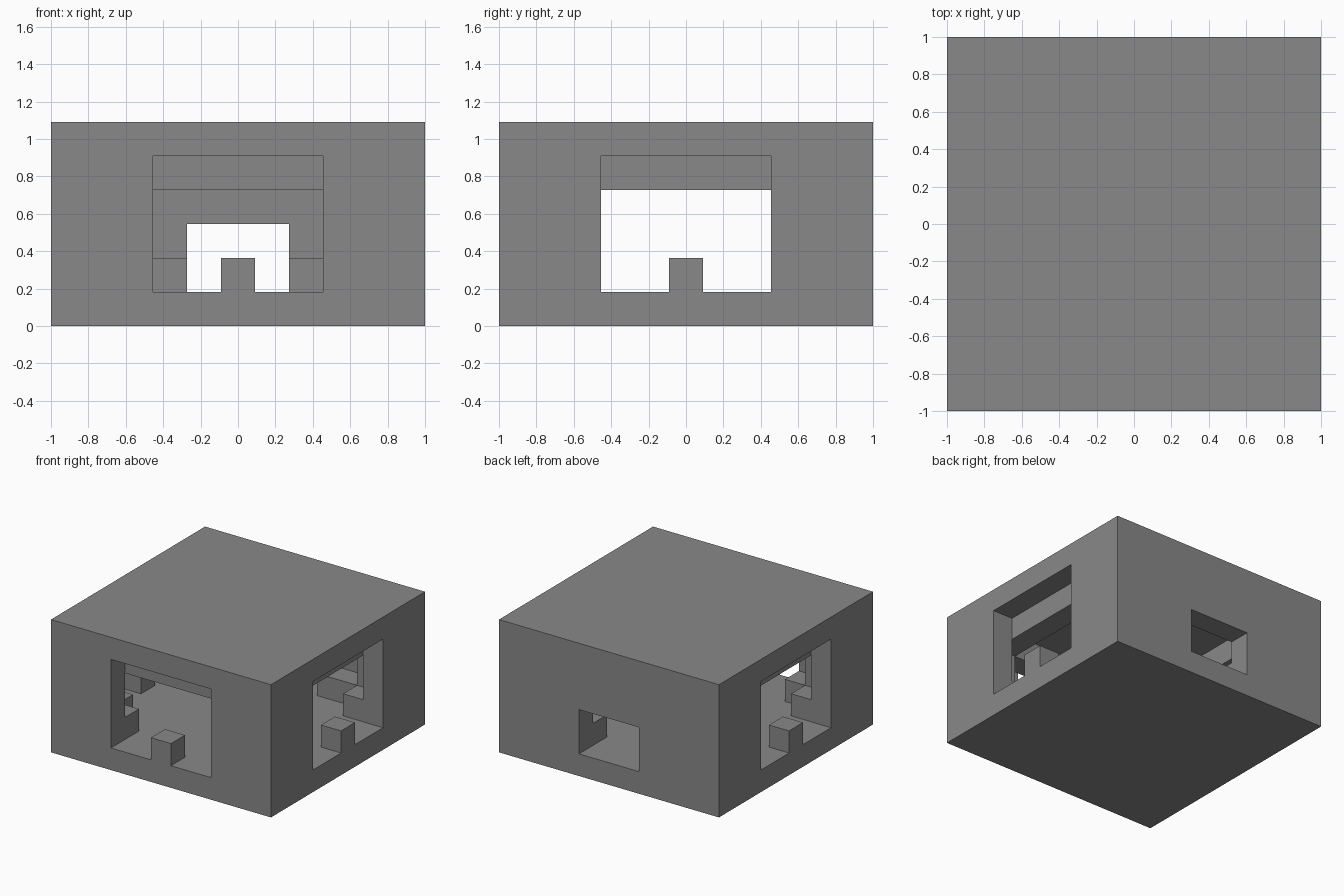
import bpy
from math import pi
from mathutils import Matrix, Vector

cube = bpy.data.objects.get("Cube")
if cube:
    bpy.data.objects.remove(cube, do_unlink=True)

UNIT = 2 / 11      # one building block
HALF = 5.5         # half the footprint, in blocks

stone = bpy.data.materials.new("grey_stone")
stone.use_nodes = True
colour = (0.25, 0.25, 0.25, 1)
stone.diffuse_color = colour
stone.node_tree.nodes["Principled BSDF"].inputs["Base Color"].default_value = colour


def box(name, x, y, z, turn=0):
    """Box from (low, high) block ranges centred in plan, turned about z."""
    mesh = bpy.data.meshes.new(name)
    corners = [Vector((a, b, c)) for a in x for b in y for c in z]
    rotation = Matrix.Rotation(turn, 3, "Z")
    faces = [(0, 1, 3, 2), (4, 6, 7, 5), (0, 4, 5, 1),
             (2, 3, 7, 6), (0, 2, 6, 4), (1, 5, 7, 3)]
    mesh.from_pydata([rotation @ c * UNIT for c in corners], [], faces)
    mesh.materials.append(stone)
    obj = bpy.data.objects.new(name, mesh)
    bpy.context.collection.objects.link(obj)
    return obj


body = box("hall_body", (-HALF, HALF), (-HALF, HALF), (0, 6))
helpers = []


def combine(operation, *args):
    helper = box(*args)
    helper.hide_render = True
    helpers.append(helper)
    mod = body.modifiers.new(helper.name, "BOOLEAN")
    mod.operation = operation
    mod.solver = "EXACT"
    mod.object = helper


# Room: tall core, and a wider middle that leaves bench, cornice and corner posts
combine("DIFFERENCE", "room_core", (-3.5, 3.5), (-3.5, 3.5), (1, 5))
combine("DIFFERENCE", "room_wide", (-4.5, 4.5), (-3.5, 3.5), (2, 4))
combine("DIFFERENCE", "room_deep", (-3.5, 3.5), (-4.5, 4.5), (2, 4))

# Large openings on the front and both sides, each with a sill block
for side, turn in (("front", 0), ("left", pi / 2), ("right", -pi / 2)):
    combine("DIFFERENCE", side + "_opening", (-2.5, 2.5), (-6.5, -4.5), (1, 5), turn)
    combine("DIFFERENCE", side + "_passage", (-2.5, 2.5), (-6.5, -3), (1, 4), turn)
    combine("UNION", side + "_sill_block", (-0.5, 0.5), (-HALF, -4.5), (0.5, 2), turn)

# Small doorway at the back
combine("DIFFERENCE", "back_doorway", (-1.5, 1.5), (3, 6.5), (1, 3))

# Bake the cuts and remove the helpers
bpy.context.view_layer.update()
graph = bpy.context.evaluated_depsgraph_get()
result = bpy.data.meshes.new_from_object(body.evaluated_get(graph))
body.modifiers.clear()
body.data = result
for helper in helpers:
    bpy.data.objects.remove(helper, do_unlink=True)
